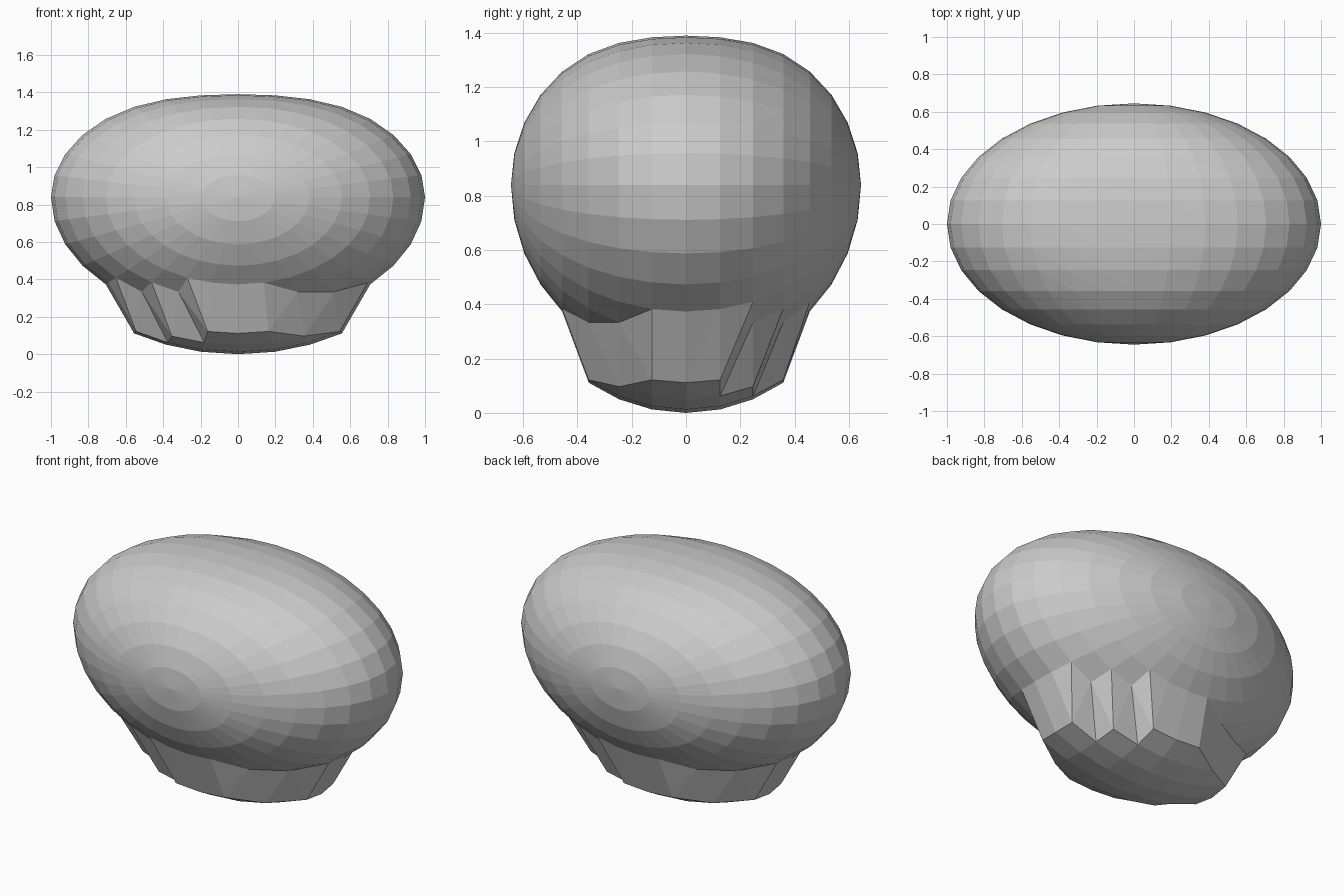
import bpy, bmesh
from math import sin, cos, pi

if "Cube" in bpy.data.objects:
    bpy.data.objects.remove(bpy.data.objects["Cube"])

SEG, RINGS = 32, 16
HALF_X, HALF_Y, MID_Z = 1.0, 0.645, 0.84


def height(w):
    """Map unit-sphere height to the model: flattened crown, pulled-down foot."""
    if w >= 0:
        return MID_Z + 0.60 * w - 0.05 * w ** 6
    drop = 0.18 if w < -0.79 else 0.0
    return MID_Z + 0.66 * w - drop


# Ellipsoid body with poles front and back; the foot is part of the same skin
bm = bmesh.new()


def point(i, j):
    t, p = pi * i / RINGS, 2 * pi * j / SEG
    return bm.verts.new((HALF_X * sin(t) * sin(p), -HALF_Y * cos(t),
                         height(-sin(t) * cos(p))))


front, back = point(0, 8), point(RINGS, 8)
rings = [[point(i, j) for j in range(SEG)] for i in range(1, RINGS)]

# Triangulated skin, all diagonals in one direction
for j in range(SEG):
    k = (j + 1) % SEG
    bm.faces.new((front, rings[0][j], rings[0][k]))
    bm.faces.new((back, rings[-1][k], rings[-1][j]))
    for r, s in zip(rings, rings[1:]):
        bm.faces.new((r[j], s[j], s[k]))
        bm.faces.new((r[j], s[k], r[k]))

bmesh.ops.recalc_face_normals(bm, faces=bm.faces)
mesh = bpy.data.meshes.new("cap_body")
bm.to_mesh(mesh)
bm.free()
body = bpy.data.objects.new("cap_body", mesh)
bpy.context.collection.objects.link(body)
